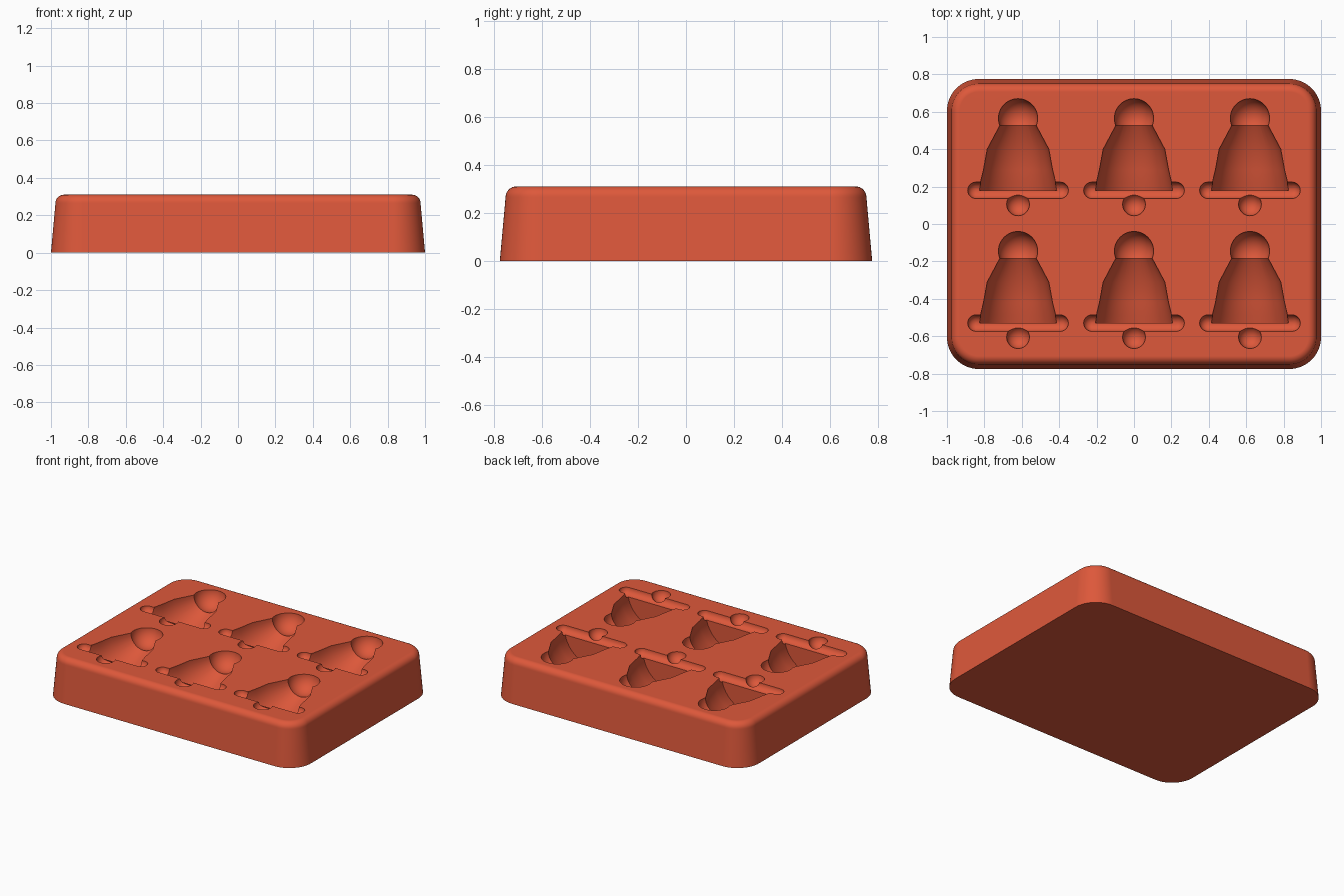
import bpy, bmesh
from math import sin, cos, pi, radians
from mathutils import Matrix, Vector

if "Cube" in bpy.data.objects:
    bpy.data.objects.remove(bpy.data.objects["Cube"], do_unlink=True)

red = bpy.data.materials.new("terracotta red")
red.use_nodes = True
red.diffuse_color = (0.73, 0.098, 0.043, 1)
red.node_tree.nodes["Principled BSDF"].inputs["Base Color"].default_value = red.diffuse_color

HALF_X, HALF_Y, TOP, CORNER = 1.0, 0.775, 0.31, 0.17
COLUMNS, ROWS = (-0.62, 0, 0.62), (0.18, -0.53)


def finish(bm, name):
    bmesh.ops.recalc_face_normals(bm, faces=bm.faces)
    mesh = bpy.data.meshes.new(name)
    bm.to_mesh(mesh)
    bm.free()
    mesh.materials.append(red)
    obj = bpy.data.objects.new(name, mesh)
    bpy.context.collection.objects.link(obj)
    return obj


def arc(centre, radius, start, end, steps=12):
    """Points (along axis, radius) on an arc, for revolving."""
    angles = [start + (end - start) * i / steps for i in range(steps + 1)]
    return [(centre + radius * cos(a), max(radius * sin(a), 0)) for a in angles]


def rounded_ring(bm, inset, z, steps=14):
    """Rounded rectangle of vertices at one height."""
    r, ring = CORNER - inset, []
    for k, (sx, sy) in enumerate([(1, 1), (-1, 1), (-1, -1), (1, -1)]):
        for i in range(steps + 1):
            a = pi / 2 * (k + i / steps)
            ring.append(bm.verts.new((sx * (HALF_X - CORNER) + r * cos(a),
                                      sy * (HALF_Y - CORNER) + r * sin(a), z)))
    return ring


def revolve(bm, profile, matrix, steps=48):
    """Solid of revolution about the local y axis."""
    rings = []
    for y, r in profile:
        if r < 1e-5:
            rings.append([bm.verts.new(matrix @ Vector((0, y, 0)))])
        else:
            turns = [2 * pi * (i + 0.5) / steps for i in range(steps)]
            rings.append([bm.verts.new(matrix @ Vector((r * cos(a), y, r * sin(a)))) for a in turns])
    for a, b in zip(rings, rings[1:]):
        for i in range(steps):
            j = (i + 1) % steps
            quad = [a[i % len(a)], a[j % len(a)], b[j % len(b)], b[i % len(b)]]
            bm.faces.new(list(dict.fromkeys(quad)))


# Tray block: tapered sides and a rounded top edge
FILLET, TAPER = 0.045, 0.024
bm = bmesh.new()
levels = [(0, 0)]
for i in range(9):
    a = pi / 2 * i / 8
    levels.append((TAPER + FILLET * (1 - cos(a)), TOP - FILLET + FILLET * sin(a)))
rings = [rounded_ring(bm, inset, z) for inset, z in levels]
for a, b in zip(rings, rings[1:]):
    for i in range(len(a)):
        j = (i + 1) % len(a)
        bm.faces.new((a[i], a[j], b[j], b[i]))
bm.faces.new(rings[0])
bm.faces.new(rings[-1])
tray = finish(bm, "mould_tray")

# Bell hollows: each part is revolved, then sunk half deep into the top
sideways = Matrix.Rotation(pi / 2, 4, "Z")
RIM, REACH = 0.044, 0.225
hollows = {
    "bell_body_cutter": ([(0, 0), (0, 0.212), (0.04, 0.202), (0.11, 0.185), (0.22, 0.165),
                          (0.37, 0.085), (0.40, 0.07), (0.40, 0)], 0, Matrix()),
    "bell_crown_cutter": (arc(0, 0.105, 0, pi, 24), 0.385, Matrix()),
    "bell_rim_cutter": (arc(REACH, RIM, 0, pi / 2) + arc(-REACH, RIM, pi / 2, pi), 0, sideways),
    "bell_clapper_cutter": (arc(0, 0.061, 0, pi, 20), -0.075, Matrix()),
}
bpy.context.view_layer.objects.active = tray
tray.select_set(True)
for name, (profile, offset, turn) in hollows.items():
    bm = bmesh.new()
    for x in COLUMNS:
        for y in ROWS:
            revolve(bm, profile, Matrix.Translation((x, y + offset, TOP)) @ turn)
    cutter = finish(bm, name)
    cutter.hide_render = True
    cut = tray.modifiers.new(name, "BOOLEAN")
    cut.operation, cut.solver, cut.object = "DIFFERENCE", "EXACT", cutter
    bpy.ops.object.modifier_apply(modifier=cut.name)
    bpy.data.objects.remove(cutter, do_unlink=True)

# Smooth walls with crisp hollow edges
bpy.ops.object.shade_smooth_by_angle(angle=radians(25))
weights = tray.modifiers.new("even_normals", "WEIGHTED_NORMAL")
weights.keep_sharp = True
